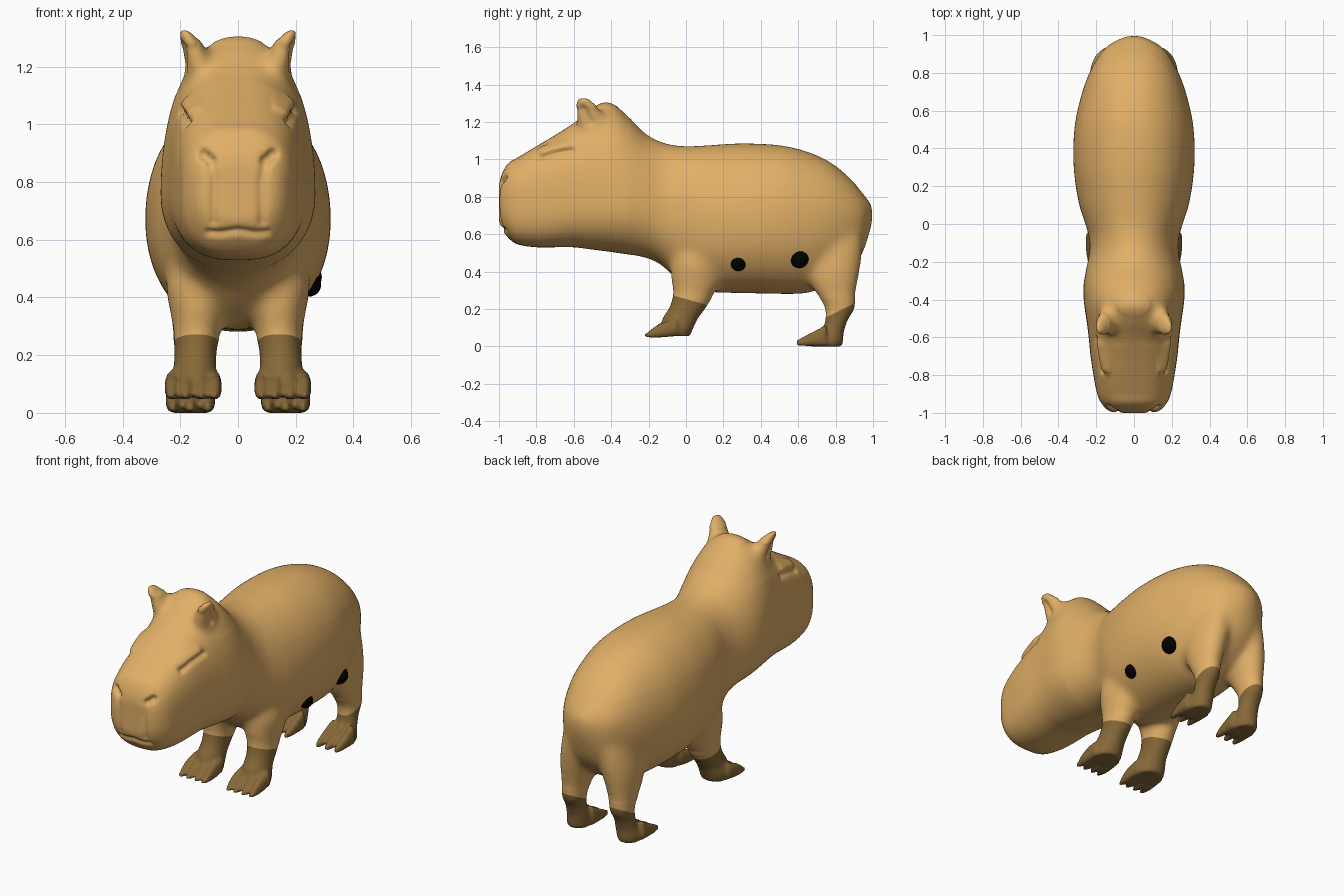
import bpy
import bmesh
from math import cos, sin, pi, exp, copysign
from mathutils import Vector
from mathutils.bvhtree import BVHTree
from mathutils.geometry import intersect_point_line

if "Cube" in bpy.data.objects:
    bpy.data.objects.remove(bpy.data.objects["Cube"])


def material(name, colour):
    mat = bpy.data.materials.new(name)
    mat.use_nodes = True
    mat.diffuse_color = (*colour, 1)
    mat.node_tree.nodes["Principled BSDF"].inputs["Base Color"].default_value = (*colour, 1)
    return mat


tan_fur = material("tan fur", (0.75, 0.43, 0.135))
brown_paw = material("brown paw", (0.24, 0.14, 0.04))
black = material("black", (0, 0, 0))


def refine(rows, steps=5):
    """Add smoothly curved in-between sections."""
    rows = [Vector(r) for r in rows]
    padded = [rows[0]] + rows + [rows[-1]]
    out = []
    for a, b, c, d in zip(padded, padded[1:], padded[2:], padded[3:]):
        for k in range(steps):
            t = k / steps
            out.append(b + (c - a) * (t / 2) + (a * 2 - b * 5 + c * 4 - d) * (t * t / 2)
                       + (b * 3 - a - c * 3 + d) * (t ** 3 / 2))
    return out + [rows[-1]]


def skin(bm, rings):
    """Close a tube through rings of points."""
    loops = [[bm.verts.new(p) for p in ring] for ring in rings]
    n = len(loops[0])
    for a, b in zip(loops, loops[1:]):
        for i in range(n):
            j = (i + 1) % n
            bm.faces.new((a[i], a[j], b[j], b[i]))
    bm.faces.new(loops[0])
    bm.faces.new(loops[-1])


def soft(v, power):
    return copysign(abs(v) ** (2 / power), v)


def loft_along_y(bm, sections, x=0, sides=64):
    """Sections: y, bottom, widest height, top, half width; boxier at the face."""
    rings = []
    for y, low, mid, top, half in refine(sections):
        power = 2.1 + .7 * exp(-((y + .85) / .3) ** 2)
        ring = []
        for k in range(sides):
            a = 2 * pi * k / sides
            s = soft(sin(a), power)
            ring.append((x + half * soft(cos(a), power), y,
                         mid + s * (top - mid if s > 0 else mid - low)))
        rings.append(ring)
    skin(bm, rings)


def loft_along_z(bm, sections, side, sides=32):
    """Sections: z, y, half depth, x, half width."""
    skin(bm, [[(side * (x + rx * cos(2 * pi * k / sides)),
                y + ry * sin(2 * pi * k / sides), z) for k in range(sides)]
              for z, y, ry, x, rx in refine(sections)])


torso = [
    (-1.0, .67, .78, .86, .1), (-.985, .63, .78, .92, .14),
    (-.95, .58, .78, .98, .172), (-.9, .545, .78, 1.01, .195),
    (-.8, .53, .78, 1.07, .215), (-.7, .53, .78, 1.13, .23),
    (-.6, .53, .78, 1.195, .24), (-.52, .52, .78, 1.26, .25),
    (-.44, .51, .77, 1.305, .262), (-.37, .5, .76, 1.285, .268),
    (-.3, .49, .75, 1.22, .265), (-.22, .475, .74, 1.14, .25),
    (-.14, .44, .72, 1.095, .235), (-.06, .37, .7, 1.075, .24),
    (.02, .315, .69, 1.07, .265), (.12, .29, .67, 1.075, .295),
    (.3, .285, .67, 1.085, .32), (.5, .28, .67, 1.075, .317),
    (.65, .285, .67, 1.04, .288), (.77, .33, .68, .985, .25),
    (.87, .4, .69, .905, .2), (.945, .5, .7, .82, .14),
    (.997, .66, .72, .755, .04)]
front_leg = [
    (.6, .07, .12, .12, .1), (.45, .06, .14, .135, .115),
    (.35, .055, .135, .138, .098), (.28, .04, .11, .142, .082),
    (.21, .01, .098, .147, .073), (.15, -.03, .095, .15, .075),
    (.1, -.045, .085, .155, .082), (.055, -.05, .072, .155, .078)]
hind_leg = [
    (.75, .77, .12, .09, .08), (.62, .78, .16, .11, .092),
    (.5, .785, .158, .125, .1), (.4, .785, .145, .14, .095),
    (.31, .795, .118, .15, .08), (.25, .812, .092, .155, .068),
    (.2, .822, .078, .157, .062), (.14, .805, .06, .16, .057),
    (.08, .785, .06, .16, .062), (.03, .755, .085, .165, .07),
    (0, .75, .085, .165, .065)]
ear = [
    (1.1, -.46, .1, .115, .07), (1.2, -.5, .088, .135, .052),
    (1.27, -.525, .065, .157, .042), (1.31, -.545, .04, .178, .024),
    (1.328, -.55, .03, .19, .012)]
front_toe = [(-.05, .055, .1, .15, .024), (-.14, .045, .075, .125, .024),
             (-.19, .045, .06, .09, .018), (-.22, .045, .058, .07, .01)]
hind_toe = [(.75, 0, .04, .12, .026), (.66, 0, .03, .07, .025),
            (.59, 0, .015, .035, .012)]

# Raw body: torso with head, legs, toes and ears
bm = bmesh.new()
loft_along_y(bm, torso)
for side in (-1, 1):
    loft_along_z(bm, front_leg, side)
    loft_along_z(bm, hind_leg, side)
    loft_along_z(bm, ear, side)
    for i in range(4):
        loft_along_y(bm, front_toe, side * (.08 + .05 * i), 14)
    for i in range(3):
        loft_along_y(bm, hind_toe, side * (.105 + .06 * i), 14)
bmesh.ops.recalc_face_normals(bm, faces=bm.faces)
mesh = bpy.data.meshes.new("raw body")
bm.to_mesh(mesh)
bm.free()
body = bpy.data.objects.new("body", mesh)
bpy.context.collection.objects.link(body)

# Fuse the parts into one smooth skin
remesh = body.modifiers.new("fuse", 'REMESH')
remesh.mode = 'VOXEL'
remesh.voxel_size = .011
smooth = body.modifiers.new("soften", 'SMOOTH')
smooth.factor = .5
smooth.iterations = 6
graph = bpy.context.evaluated_depsgraph_get()
fused = bpy.data.meshes.new_from_object(body.evaluated_get(graph))
body.modifiers.clear()
body.data = fused
fused.name = "body skin"
fused.materials.clear()
fused.materials.append(tan_fur)
fused.materials.append(brown_paw)

bm = bmesh.new()
bm.from_mesh(fused)

# Blend shoulders, haunches and ear roots into the body
blend = [v for v in bm.verts if (v.co.y > -.3 and .26 < v.co.z < .85)
         or (-.65 < v.co.y < -.3 and 1.1 < v.co.z < 1.28)]
for i in range(25):
    bmesh.ops.smooth_vert(bm, verts=blend, factor=.5, use_axis_x=True,
                          use_axis_y=True, use_axis_z=True)


def crease(points, depth, width, project, region):
    """Push skin in (or out, if depth is negative) along a projected line."""
    path = [Vector((*p, 0)) for p in points]
    bm.normal_update()
    moves = []
    for v in bm.verts:
        if not region(v):
            continue
        p = Vector((*project(v.co), 0))
        near = 9
        for a, b in zip(path, path[1:]):
            t = intersect_point_line(p, a, b)[1]
            near = min(near, (p - a.lerp(b, max(0, min(1, t)))).length)
        if near < 3 * width:
            moves.append((v, v.normal * depth * exp(-(near / width) ** 2)))
    for v, move in moves:
        v.co -= move


def from_side(co):
    return co.y, co.z


def from_front(co):
    return abs(co.x), co.z


def on_cheek(v):
    return abs(v.co.x) > .12 and -.95 < v.co.y < -.4


def on_muzzle(v):
    return v.co.y < -.85 and v.normal.y < -.1


# Brows, closed eyes, ear hollows, nostrils and mouth
crease([(-.76, 1.04), (-.64, 1.07)], -.014, .03, from_side, on_cheek)
crease([(-.78, 1.01), (-.7, 1.035), (-.61, 1.05)], .02, .015, from_side, on_cheek)
crease([(-.55, 1.27), (-.51, 1.2)], .014, .02, from_side,
       lambda v: abs(v.co.x) > .14 and v.co.z > 1.12)
crease([(.125, .9), (.095, .875), (.082, .8), (.085, .66)], .012, .014, from_front, on_muzzle)
crease([(.12, .895), (.095, .875)], .014, .016, from_front, on_muzzle)
crease([(0, .632), (.06, .622), (.1, .625)], .013, .012, from_front, on_muzzle)

# Stand on the ground
low = min(v.co.z for v in bm.verts)
bmesh.ops.translate(bm, vec=(0, 0, -low), verts=bm.verts)

# Brown paws, cut along a slanted line on each leg: height, slope
paws = [(.253, -.28), (-.22, .5)]
for hind, (height, slope) in enumerate(paws):
    faces = [f for f in bm.faces if f.calc_center_median().z < .35
             and (f.calc_center_median().y > .4) == bool(hind)]
    geom = faces + list({e for f in faces for e in f.edges}) \
        + list({v for f in faces for v in f.verts})
    bmesh.ops.bisect_plane(bm, geom=geom, plane_co=(0, 0, height),
                           plane_no=Vector((0, -slope, 1)).normalized())
for f in bm.faces:
    f.smooth = True
    c = f.calc_center_median()
    height, slope = paws[c.y > .4]
    f.material_index = int(c.z < min(.28, height + slope * c.y))
skin_tree = BVHTree.FromBMesh(bm)
bm.to_mesh(fused)
bm.free()

# Black balls sunk into the left flank
for name, y, z, radius in (("front_flank_spot", .28, .445, .042),
                           ("rear_flank_spot", .605, .47, .051)):
    hit = skin_tree.ray_cast(Vector((1, y, z)), Vector((-1, 0, 0)))[0]
    bpy.ops.mesh.primitive_uv_sphere_add(segments=24, ring_count=14, radius=radius,
                                         location=(hit.x - radius * .4, y, z))
    spot = bpy.context.object
    spot.name = name
    spot.data.materials.append(black)
    bpy.ops.object.shade_smooth()
